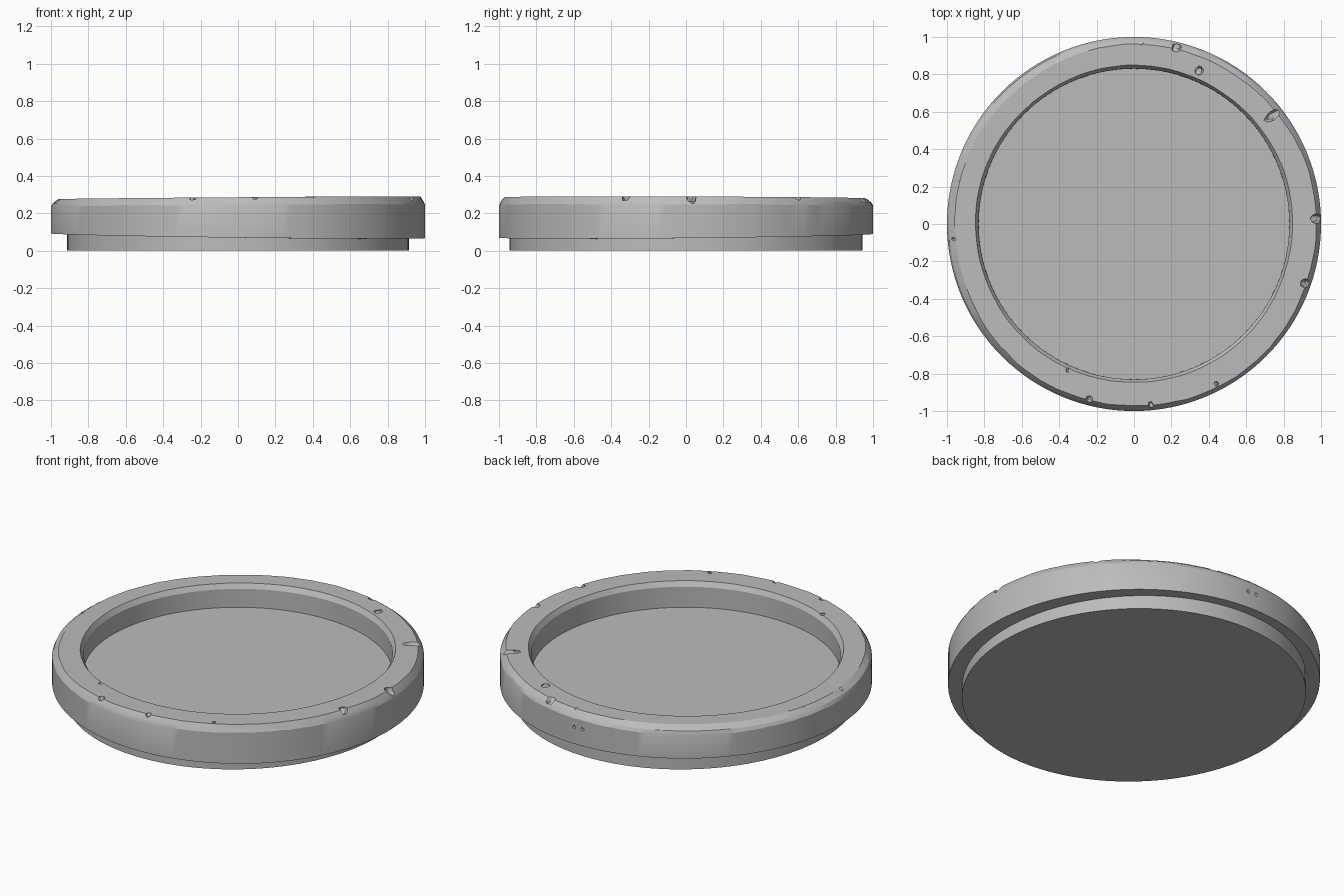
import bpy, bmesh, random
from math import sin, cos, pi, radians, atan2
from mathutils import Vector, Matrix

random.seed(4)
SEGMENTS = 128

cube = bpy.data.objects.get("Cube")
if cube:
    bpy.data.objects.remove(cube, do_unlink=True)

stone = bpy.data.materials.new("grey stone")
stone.use_nodes = True
GREY = (0.5, 0.5, 0.5, 1)
stone.diffuse_color = GREY
stone.node_tree.nodes["Principled BSDF"].inputs["Base Color"].default_value = GREY


def add_object(name, bm):
    bmesh.ops.recalc_face_normals(bm, faces=bm.faces)
    mesh = bpy.data.meshes.new(name)
    bm.to_mesh(mesh)
    bm.free()
    mesh.materials.append(stone)
    obj = bpy.data.objects.new(name, mesh)
    bpy.context.collection.objects.link(obj)
    return obj


def smooth(obj):
    bpy.ops.object.select_all(action="DESELECT")
    bpy.context.view_layer.objects.active = obj
    obj.select_set(True)
    bpy.ops.object.shade_smooth_by_angle(angle=radians(25))


# Base drum: slightly oval, its top is the recessed floor
bm = bmesh.new()
bmesh.ops.create_cone(bm, cap_ends=True, segments=SEGMENTS, radius1=1, radius2=1, depth=0.14)
bmesh.ops.transform(bm, verts=bm.verts,
                    matrix=Matrix.Translation((0, 0, 0.07)) @ Matrix.Diagonal((0.913, 0.943, 1, 1)))
smooth(add_object("base_drum", bm))


# Rim: swept section whose top and underside tilt a little
def rim_section(a):
    x, y = cos(a), sin(a)
    low = 0.08 - 0.0125 * x + 0.01 * y
    top = 0.283 + 0.007 * x - 0.003 * y
    wear = 0.003 * sin(5 * a) + random.uniform(-0.002, 0.002)
    edge = 0.967 - 0.012 * cos(a - 0.75 * pi) + wear
    return [(0.83, low), (1.0, low), (1.0, top - 0.042 + wear), (0.99, top - 0.022),
            (edge, top), (0.848 + wear / 2, top), (0.831, top - 0.028)]


bm = bmesh.new()
rings = []
for i in range(SEGMENTS):
    a = 2 * pi * i / SEGMENTS
    rings.append([bm.verts.new((r * cos(a), r * sin(a), z)) for r, z in rim_section(a)])
for i, ring in enumerate(rings):
    nxt = rings[(i + 1) % SEGMENTS]
    for j in range(len(ring)):
        k = (j + 1) % len(ring)
        bm.faces.new((ring[j], nxt[j], nxt[k], ring[k]))
rim = add_object("rim", bm)

# Chips: x, y, z, radial half-length, half-width
CHIPS = [
    (0.23, 0.95, 0.29, 0.035, 0.032), (0.35, 0.82, 0.29, 0.026, 0.024),
    (0.74, 0.58, 0.29, 0.06, 0.025), (0.98, 0.03, 0.28, 0.04, 0.028),
    (0.915, -0.32, 0.285, 0.03, 0.024), (-0.24, -0.94, 0.285, 0.022, 0.018),
    (0.09, -0.967, 0.285, 0.018, 0.015), (-0.35, -0.78, 0.285, 0.018, 0.013),
    (0.44, -0.855, 0.285, 0.015, 0.012), (-0.97, -0.08, 0.275, 0.018, 0.014),
    (-0.945, 0.23, 0.28, 0.014, 0.01), (0.05, 0.965, 0.285, 0.018, 0.01),
    (0.035, 1.0, 0.19, 0.012, 0.01), (-0.02, 1.0, 0.19, 0.012, 0.01),
]
bm = bmesh.new()
for x, y, z, length, width in CHIPS:
    verts = bmesh.ops.create_icosphere(bm, subdivisions=2, radius=1)["verts"]
    for v in verts:
        v.co *= random.uniform(0.8, 1.15)
    place = (Matrix.Translation((x, y, z)) @ Matrix.Rotation(atan2(y, x), 4, "Z")
             @ Matrix.Diagonal((length, width, width * 1.1, 1)))
    bmesh.ops.transform(bm, verts=verts, matrix=place)
cutter = add_object("chip_cutter", bm)
cutter.hide_render = True

cut = rim.modifiers.new("chips", "BOOLEAN")
cut.operation = "DIFFERENCE"
cut.solver = "EXACT"
cut.object = cutter
bpy.context.view_layer.objects.active = rim
bpy.ops.object.modifier_apply(modifier=cut.name)
bpy.data.objects.remove(cutter, do_unlink=True)
smooth(rim)
